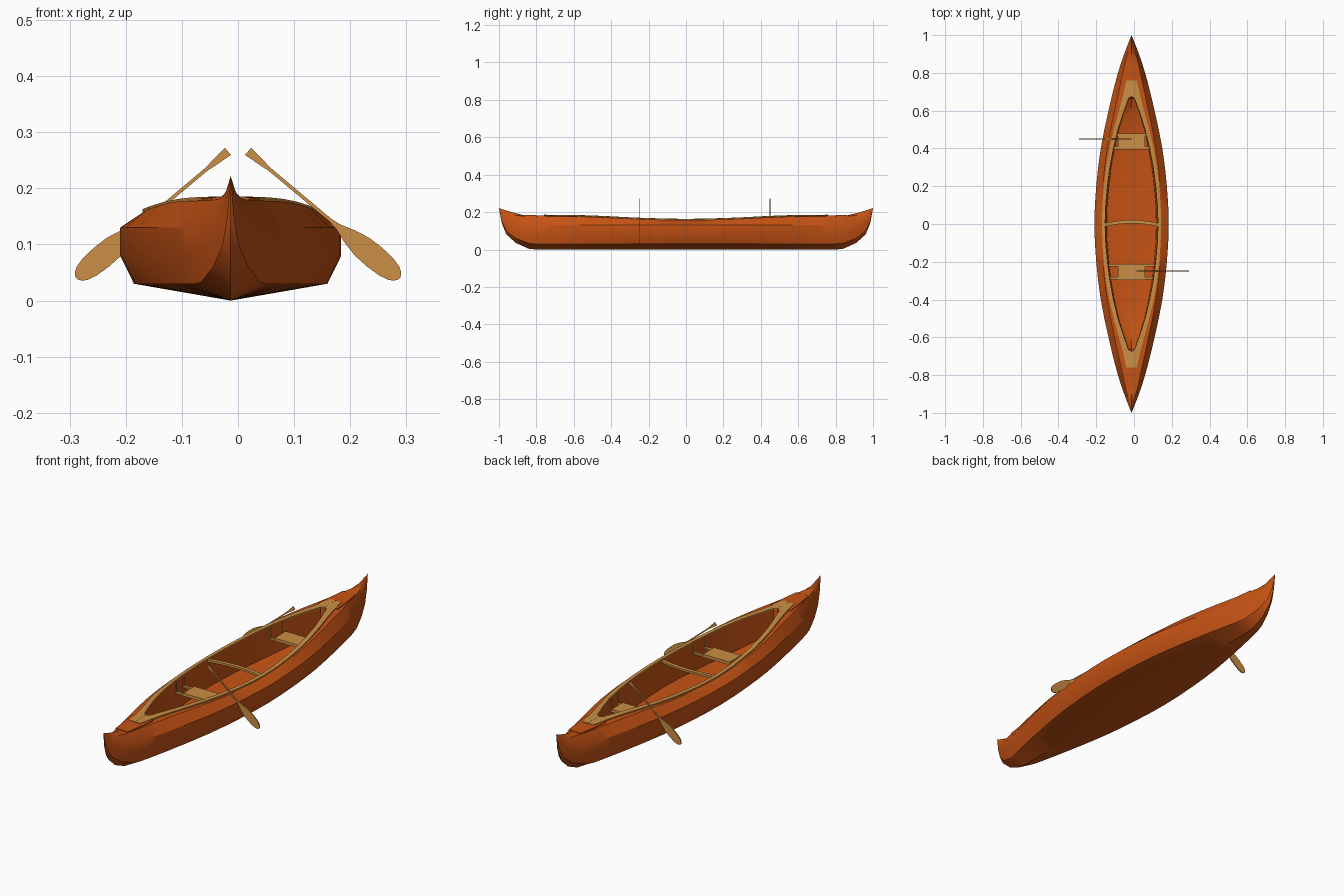
import bpy, bmesh, math
from mathutils import Vector

if "Cube" in bpy.data.objects:
    bpy.data.objects.remove(bpy.data.objects["Cube"])

CX = -0.013  # hull centre line


def mat(name, col):
    m = bpy.data.materials.new(name)
    m.diffuse_color = (*col, 1)
    m.use_nodes = True
    m.node_tree.nodes["Principled BSDF"].inputs["Base Color"].default_value = m.diffuse_color
    return m


ORANGE = mat("burnt_orange", (0.56, 0.085, 0.007))
TAN = mat("light_wood", (0.60, 0.275, 0.058))


def curve(table, y, smooth=True):
    """Interpolate a table of (position, value) pairs, mirrored at 0."""
    y = abs(y)
    n = len(table)

    def slope(i):
        if i == 0:
            return 0.0
        j = min(i + 1, n - 1)
        return (table[j][1] - table[i - 1][1]) / (table[j][0] - table[i - 1][0])
    for i in range(n - 1):
        (a, p), (b, q) = table[i], table[i + 1]
        if y <= b + 1e-9:
            t, h = (y - a) / (b - a), b - a
            if not smooth:
                return p + (q - p) * t
            return ((2*t**3 - 3*t*t + 1) * p + (t**3 - 2*t*t + t) * h * slope(i)
                    + (3*t*t - 2*t**3) * q + (t**3 - t*t) * h * slope(i + 1))
    return table[-1][1]


BEAM = [(0, .197), (.2, .187), (.4, .163), (.6, .122), (.76, .083), (.86, .053), (.94, .024), (1, 0)]
RAIL = [(0, .158), (.25, .148), (.45, .120), (.6, .090), (.76, .055), (.86, .033), (.94, .012), (1, 0)]
SHEER = [(0, .156), (.25, .162), (.45, .172), (.6, .177), (.76, .178), (.86, .179), (.94, .188), (1, .222)]
RIDGE = [(.86, .182), (.94, .202), (1, .222)]
KEEL = [(0, 0), (.8, 0), (.84, .004), (.91, .035), (.96, .08), (.985, .14), (1, .222)]
INNER = [(0, .14), (.25, .122), (.45, .085), (.55, .056), (.665, .016)]
OUTER = [(0, .157), (.25, .141), (.45, .107), (.55, .080), (.67, .048), (.76, .028)]


def inner(y):
    return curve(INNER, y) if abs(y) < .67 else 0.0


def sheer(y):
    return curve(SHEER, y)


def finish(bm, name, material, angle=35):
    bmesh.ops.remove_doubles(bm, verts=bm.verts, dist=1e-5)
    bmesh.ops.recalc_face_normals(bm, faces=bm.faces)
    me = bpy.data.meshes.new(name)
    bm.to_mesh(me)
    bm.free()
    me.materials.append(material)
    ob = bpy.data.objects.new(name, me)
    bpy.context.collection.objects.link(ob)
    bpy.ops.object.select_all(action='DESELECT')
    ob.select_set(True)
    bpy.context.view_layer.objects.active = ob
    bpy.ops.object.shade_smooth_by_angle(angle=math.radians(angle))
    return ob


def loft(bm, rows, closed=False):
    """Skin neighbouring rows of points, skipping collapsed corners."""
    grid = [[bm.verts.new(p) for p in r] for r in rows]
    for r, s in zip(grid, grid[1:]):
        n = min(len(r), len(s))
        for i in range(n if closed else n - 1):
            j = (i + 1) % n
            quad = []
            for v in (r[i], r[j], s[j], s[i]):
                if all((v.co - w.co).length > 1e-5 for w in quad):
                    quad.append(v)
            if len(quad) > 2:
                bm.faces.new(quad)
    if closed:
        for r in (grid[0], grid[-1]):
            bm.faces.new(r)


def mirrored(values):
    return [-v for v in reversed(values) if v > 0] + list(values)


# hull: outside, side decks, and sunken interior as one closed skin
def hull_row(y, s):
    ay, a, k = abs(y), curve(BEAM, y), curve(KEEL, y, False)
    f = 1 - k / .222
    top = sheer(y) if ay < .86 else curve(RIDGE, y, False)
    i = inner(y)
    pts = [(0, k), (a * .875, k + .03 * f), (a, k + .08 * f), (a, k + .13 * f),
           (curve(RAIL, y), sheer(y)), (i, top + (.003 if ay < .86 else 0))]
    if ay <= .676:
        lift = .05 * (ay / .675) ** 4
        flat = .015 if i > 0 else 0
        pts += [(i * .94, .032 + lift), (0, .032 + lift - flat)]
    return [Vector((CX + s * x, y, z)) for x, z in pts]


stations = mirrored([0, .1, .2, .3, .4, .5, .58, .63, .665, .675, .72, .76, .80,
                     .84, .86, .885, .91, .935, .96, .985, 1])
bm = bmesh.new()
for s in (1, -1):
    loft(bm, [hull_row(y, s) for y in stations])
finish(bm, "hull", ORANGE, 30)

# raised deck plate at each end
bm = bmesh.new()
for e in (1, -1):
    rows = []
    for y, w in ((.70, .052), (.78, .044), (.86, .033)):
        z = sheer(y)
        rows.append([(CX + x, e * y, z + h) for x, h in
                     ((-w, -.004), (-w, .005), (w, .005), (w, -.004))])
    loft(bm, rows, True)
finish(bm, "end_decks", ORANGE)

# wooden coaming round the opening, solid at both ends
bm = bmesh.new()
trim = mirrored([0, .1, .2, .3, .4, .5, .58, .63, .665, .675, .76])
for s in (1, -1):
    rows = []
    for y in trim:
        i, o, z = max(inner(y), .0002), curve(OUTER, y), sheer(y)
        rows.append([(CX + s * x, y, z + h) for x, h in
                     ((i, .008), (o, .007), (o, -.004), (i, -.006))])
    loft(bm, rows, True)
finish(bm, "coaming", TAN)

# slightly bowed thwart across the middle
bm = bmesh.new()
rows = []
for n in range(-6, 7):
    t = n / 6
    y = .012 - .018 * t * t
    rows.append([(CX + .146 * t, y + d, .153 + h) for d, h in
                 ((-.009, -.005), (.009, -.005), (.009, .005), (-.009, .005))])
loft(bm, rows, True)
finish(bm, "thwart", TAN)


def box(bm, x, y, z, sx, sy, sz):
    vs = bmesh.ops.create_cube(bm, size=1)["verts"]
    for v in vs:
        v.co = Vector((x + v.co.x * sx, y + v.co.y * sy, z + v.co.z * sz))


# seats with cross bars and hangers up to the rim
for name, y0, e in (("rear_seat", .437, 1), ("front_seat", -.253, -1)):
    bm = bmesh.new()
    box(bm, CX, y0, .122, .142, .085, .008)
    finish(bm, name, TAN)
    bm = bmesh.new()
    for d in (-.035, .035):
        y = y0 + d
        w = inner(y)
        box(bm, CX, y, .115, 2 * w - .004, .014, .008)
        for s in (1, -1):
            box(bm, CX + s * (w - .003), y, (.115 + sheer(y)) / 2, .005, .005, sheer(y) - .115)
    finish(bm, name + "_frame", TAN)

# flat paddles leaning over each side
SHAPE = [(0, .0085), (.02, .0065), (.05, .0032), (.19, .003), (.21, .0055), (.235, .014),
         (.265, .0205), (.295, .0215), (.322, .0195), (.338, .0155), (.347, .010), (.352, .003)]
u, v = Vector((.767, 0, -.642)), Vector((.642, 0, .767))
for name, s, y in (("right_paddle", 1, -.25), ("left_paddle", -1, .45)):
    bm = bmesh.new()
    rows = []
    for d, w in SHAPE:
        row = []
        for k, t in ((-1, -1), (1, -1), (1, 1), (-1, 1)):
            p = Vector((.018, 0, .266)) + u * d + v * w * k
            row.append((s * p.x, y + t * .0025, p.z))
        rows.append(row)
    loft(bm, rows, True)
    finish(bm, name, TAN)
